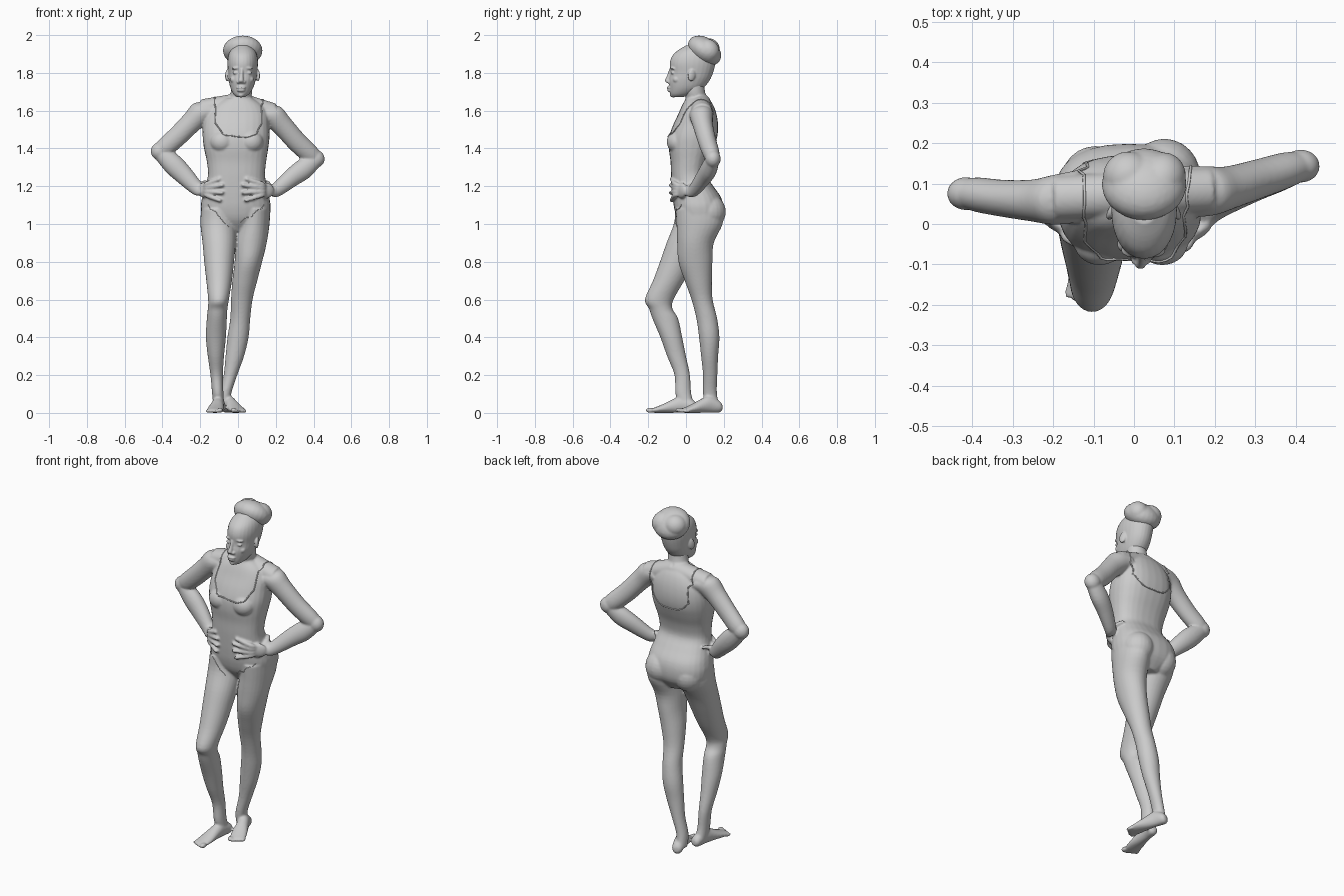
import bpy, bmesh, math
from mathutils import Vector, Matrix, Euler
from mathutils.bvhtree import BVHTree

SEG, SUB = 28, 4


def catmull(rows):
    out = []
    for i in range(len(rows) - 1):
        p = [rows[max(0, min(len(rows) - 1, i + k))] for k in (-1, 0, 1, 2)]
        for s in range(SUB):
            t = s / SUB
            out.append([0.5 * (2 * b + (c - a) * t + (2 * a - 5 * b + 4 * c - d) * t * t
                               + (3 * b - a - 3 * c + d) * t ** 3) for a, b, c, d in zip(*p)])
    return out + [list(rows[-1])]


def tube(bm, rows, ref=(0, 1, 0), level=False, power=2.0):
    """Loft of oval rings (x, y, z, side radius, ref radius)."""
    t = Vector((0, 0, 1)) if level else (Vector(rows[-1][:3]) - Vector(rows[0][:3])).normalized()
    side = t.cross(Vector(ref)).normalized()
    up = side.cross(t)
    rings = []
    for x, y, z, a, b in catmull(rows):
        ring = []
        for k in range(SEG):
            c, s = math.cos(2 * math.pi * k / SEG), math.sin(2 * math.pi * k / SEG)
            c = math.copysign(abs(c) ** (2 / power), c)
            s = math.copysign(abs(s) ** (2 / power), s)
            ring.append(bm.verts.new(Vector((x, y, z)) + side * c * a + up * s * b))
        rings.append(ring)
    for r, q in zip(rings, rings[1:]):
        for k in range(SEG):
            j = (k + 1) % SEG
            bm.faces.new((r[k], r[j], q[j], q[k]))
    bm.faces.new(rings[0][::-1])
    bm.faces.new(rings[-1])


def stack(bm, rows, power=2.0):
    """Level rings given as (z, x, y, x radius, y radius)."""
    tube(bm, [(x, y, z, a, b) for z, x, y, a, b in rows], level=True, power=power)


def blob(bm, loc, rad, rot=(0, 0, 0)):
    m = Matrix.LocRotScale(Vector(loc), Euler([math.radians(r) for r in rot]), Vector(rad))
    bmesh.ops.create_uvsphere(bm, u_segments=24, v_segments=14, radius=1, matrix=m)


def finish(bm, name, voxel, smooth):
    bmesh.ops.recalc_face_normals(bm, faces=bm.faces)
    me = bpy.data.meshes.new(name)
    bm.to_mesh(me)
    bm.free()
    ob = bpy.data.objects.new(name, me)
    bpy.context.collection.objects.link(ob)
    r = ob.modifiers.new("fuse", 'REMESH')
    r.mode, r.voxel_size, r.use_smooth_shade = 'VOXEL', voxel, True
    s = ob.modifiers.new("soften", 'SMOOTH')
    s.factor, s.iterations = 0.5, smooth
    return ob


# Torso, neck and shoulder slopes
bm = bmesh.new()
stack(bm, [(.96, -.01, .07, .06, .07), (1.02, -.012, .072, .165, .115), (1.08, -.012, .068, .185, .13),
           (1.14, -.012, .058, .178, .128), (1.2, -.01, .035, .163, .11), (1.26, -.008, .015, .151, .094),
           (1.33, -.008, .018, .157, .1), (1.4, -.01, .027, .17, .118), (1.46, -.01, .038, .177, .127),
           (1.52, -.01, .05, .175, .12), (1.58, -.005, .06, .165, .102), (1.63, 0, .062, .13, .082),
           (1.665, .005, .06, .075, .06)], 2.4)
tube(bm, [(.008, .065, 1.6, .065, .062), (.012, .055, 1.66, .058, .054), (.02, .045, 1.71, .056, .054),
          (.022, .04, 1.77, .055, .055)])
for end in ((-.19, .065, 1.61), (.185, .085, 1.59)):
    tube(bm, [(.01, .075, 1.645, .05, .055), (*end, .05, .055)])
for x in (-.085, .07):
    blob(bm, (x, -.045, 1.435), (.064, .057, .06))
blob(bm, (.075, .115, 1.065), (.09, .096, .095))
blob(bm, (-.095, .1, 1.05), (.088, .093, .095))

# Bent front leg and straight back leg
stack(bm, [(1.08, -.11, .06, .085, .115), (1, -.105, .045, .094, .11), (.9, -.1, -.005, .088, .098),
           (.8, -.1, -.048, .079, .09), (.7, -.1, -.092, .068, .083), (.6, -.103, -.142, .055, .076),
           (.55, -.108, -.133, .052, .062), (.5, -.112, -.11, .053, .068), (.4, -.117, -.078, .053, .058),
           (.3, -.117, -.05, .043, .05), (.2, -.113, -.02, .033, .041), (.1, -.107, -.014, .03, .042),
           (.03, -.1, .01, .03, .04)])
stack(bm, [(1.08, .085, .07, .085, .125), (1, .083, .072, .084, .122), (.9, .069, .05, .083, .097),
           (.8, .055, .05, .073, .09), (.7, .036, .065, .066, .072), (.6, .02, .085, .057, .056),
           (.5, .012, .11, .053, .055), (.4, 0, .123, .056, .054), (.3, -.017, .125, .049, .045),
           (.2, -.04, .128, .036, .038), (.1, -.066, .127, .03, .037), (.03, -.066, .14, .03, .04)])

# Feet with toes
for heel, toe, out in (((-.092, .06), (-.127, -.185), -1), ((-.07, .19), (.006, -.022), 1)):
    h, t = Vector((*heel, 0)), Vector((*toe, 0))
    d = (t - h).normalized()
    w = d.cross(Vector((0, 0, 1))) * (1 if d.cross(Vector((0, 0, 1))).x * out > 0 else -1)
    tube(bm, [(*(h + (t - h) * f).xy, z, a, b) for f, z, a, b in (
        (0, .032, .014, .014), (.07, .034, .029, .032), (.3, .045, .031, .045), (.5, .037, .035, .037),
        (.72, .024, .042, .024), (.9, .015, .043, .015), (1, .012, .036, .01))], ref=(0, 0, 1))
    for i in range(5):
        p = t + w * (-.034 + .0175 * i) + d * (.002 - .006 * max(0, i - 1))
        r = .014 if i == 0 else .0095
        blob(bm, (p.x, p.y, r), (r, .022, r), (0, 0, math.degrees(math.atan2(d.y, d.x)) - 90))

# Arms bent with hands on the hips
arms = (
    ([(-.13, .07, 1.6, .055, .065), (-.195, .06, 1.588, .064, .062), (-.25, .058, 1.535, .057, .052),
      (-.32, .063, 1.465, .054, .046), (-.385, .072, 1.407, .051, .043), (-.415, .075, 1.385, .042, .036)],
     [(-.415, .075, 1.385, .042, .036), (-.345, .066, 1.317, .055, .044), (-.283, .055, 1.256, .05, .041),
      (-.215, .032, 1.187, .038, .031), (-.185, .005, 1.178, .037, .026)],
     (-.175, -.008, 1.18), (-.165, -.034), (-.085, -.076)),
    ([(.13, .08, 1.585, .055, .065), (.185, .082, 1.572, .063, .062), (.235, .09, 1.522, .057, .053),
      (.309, .112, 1.438, .054, .048), (.375, .133, 1.376, .051, .044), (.412, .143, 1.345, .042, .036)],
     [(.412, .143, 1.345, .042, .036), (.35, .122, 1.293, .054, .044), (.285, .092, 1.246, .049, .041),
      (.2, .04, 1.178, .037, .031), (.165, .005, 1.175, .036, .026)],
     (.148, -.022, 1.177), (.125, -.058), (.028, -.082)))
for upper, fore, palm, knuckle, tip in arms:
    tube(bm, upper)
    tube(bm, fore)
    blob(bm, upper[-1][:3], (.047, .041, .047))
    turn = math.degrees(math.atan2(tip[1] - palm[1], tip[0] - palm[0]))
    blob(bm, palm, (.048, .019, .042), (0, 0, turn))
    for zk, zt, f in ((1.213, 1.237, .8), (1.193, 1.205, 1), (1.172, 1.165, 1), (1.152, 1.125, .85)):
        e = Vector(knuckle).lerp(Vector(tip), f)
        tube(bm, [(*palm[:2], (zk + palm[2]) / 2, .012, .012), (*knuckle, zk, .0125, .0125),
                  (*e, zt, .0095, .0095)], ref=(0, 0, 1))
        blob(bm, (*e, zt), (.01, .01, .01))
    # thumb tucked behind the hip
    s = math.copysign(1, palm[0])
    tube(bm, [(palm[0] + .015 * s, .01, 1.19, .014, .014), (palm[0] + .012 * s, .05, 1.215, .012, .012),
              (palm[0] - .005 * s, .085, 1.225, .009, .009)], ref=(0, 0, 1))
body = finish(bm, "body", .006, 5)

# Head with face and ears
bm = bmesh.new()
stack(bm, [(1.672, .015, -.045, .022, .028), (1.688, .017, -.022, .042, .062), (1.72, .02, .002, .06, .09),
           (1.76, .022, .017, .071, .108), (1.8, .024, .03, .076, .113), (1.85, .025, .035, .081, .121),
           (1.89, .025, .042, .077, .115), (1.92, .025, .046, .063, .088), (1.945, .025, .05, .035, .05)], 2.1)
tube(bm, [(.02, -.078, 1.82, .009, .01), (.018, -.088, 1.785, .01, .012), (.016, -.099, 1.757, .014, .013),
          (.016, -.09, 1.745, .012, .01)], ref=(0, 1, 0))
blob(bm, (.016, -.088, 1.722), (.026, .013, .008))
blob(bm, (.016, -.086, 1.708), (.023, .013, .009))
blob(bm, (.015, -.066, 1.683), (.02, .02, .013))
for s in (-1, 1):
    blob(bm, (.017 + .015 * s, -.088, 1.752), (.01, .012, .009))
    blob(bm, (.022 + .034 * s, -.069, 1.8), (.017, .011, .008))
    blob(bm, (.023 + .034 * s, -.07, 1.825), (.024, .012, .007), (0, 8 * s, 18 * s))
    blob(bm, (.021 + .043 * s, -.05, 1.765), (.02, .02, .018))
    blob(bm, (.024 + .08 * s, .03, 1.788), (.01, .021, .033), (-12, 0, 22 * s))
finish(bm, "head", .0042, 3)

# Hair gathered in a tilted bun
bm = bmesh.new()
blob(bm, (.025, .098, 1.918), (.105, .098, .068), (-36, 0, 0))
blob(bm, (.025, .07, 1.945), (.085, .05, .048), (-25, 0, 0))
blob(bm, (-.015, .12, 1.925), (.062, .06, .058), (-36, 0, 20))
blob(bm, (.07, .115, 1.92), (.058, .065, .058), (-36, 0, -20))
finish(bm, "hair_bun", .006, 4)

# Swimsuit edges laid on the body surface
bpy.context.view_layer.update()
surface = BVHTree.FromObject(body, bpy.context.evaluated_depsgraph_get())


def edge(name, pts, thick=.0035):
    cu = bpy.data.curves.new(name, 'CURVE')
    cu.dimensions, cu.bevel_depth, cu.bevel_resolution = '3D', thick, 2
    sp = cu.splines.new('POLY')
    on = [surface.find_nearest(Vector(p))[0] for p in catmull(pts)]
    sp.points.add(len(on) - 1)
    for q, p in zip(sp.points, on):
        q.co = (*p, 1)
    bpy.context.collection.objects.link(bpy.data.objects.new(name, cu))


edge("front_neckline", [(-.125, -.05, 1.54), (-.08, -.1, 1.49), (.01, -.12, 1.468), (.1, -.1, 1.49), (.14, -.05, 1.54)])
edge("back_neckline", [(-.13, .16, 1.5), (-.08, .2, 1.44), (.0, .2, 1.43), (.08, .2, 1.44), (.13, .16, 1.5)])
for name, x in (("right_strap", -.125), ("left_strap", .14)):
    edge(name, [(x, -.05, 1.54), (x, -.01, 1.62), (x, .06, 1.69), (x, .13, 1.65), (x, .17, 1.58), (x, .16, 1.5)])
for name, s in (("right_leg_edge", -1), ("left_leg_edge", 1)):
    edge(name, [(-.01 + .025 * s, -.06, .99), (-.01 + .09 * s, -.1, 1.05), (-.01 + .16 * s, -.04, 1.1)], .002)
